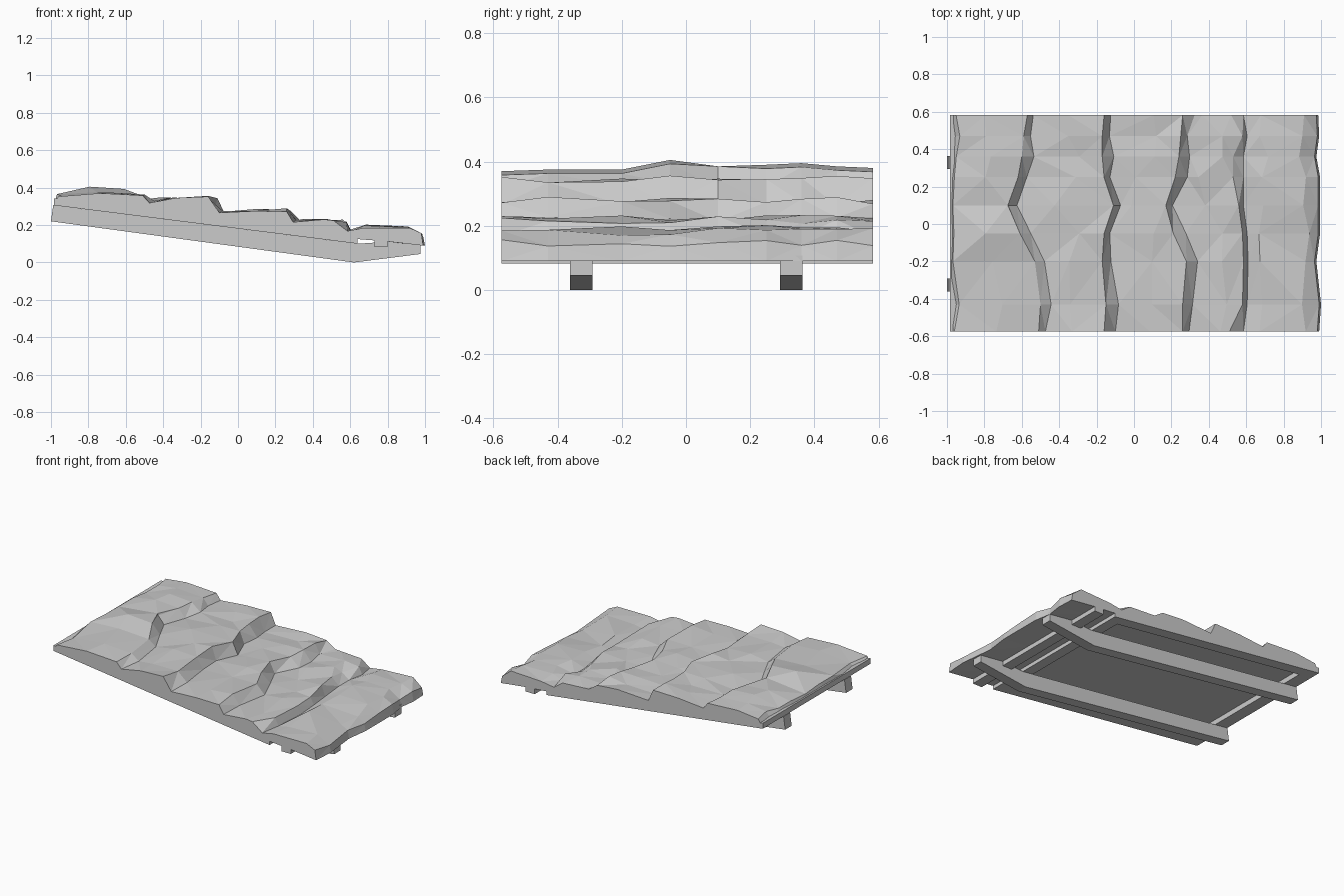
import bpy, bmesh, random

random.seed(4)
cube = bpy.data.objects.get("Cube")
if cube:
    bpy.data.objects.remove(cube, do_unlink=True)

grey = bpy.data.materials.new("pale_grey")
grey.use_nodes = True
grey.diffuse_color = (0.6, 0.6, 0.6, 1)
grey.node_tree.nodes["Principled BSDF"].inputs["Base Color"].default_value = (0.6, 0.6, 0.6, 1)


def deck_z(x):
    """Height of the sloping line where the thatch meets the beams."""
    return 0.305 - 0.1265 * (x + 0.98)


def loft(name, sections):
    """Skin matching closed sections and cap both ends."""
    bm = bmesh.new()
    rings = [[bm.verts.new(p) for p in s] for s in sections]
    n = len(rings[0])
    for a, b in zip(rings, rings[1:]):
        for i in range(n):
            j = (i + 1) % n
            bm.faces.new((a[i], a[j], b[j], b[i]))
    caps = [bm.faces.new(rings[0]), bm.faces.new(rings[-1])]
    bmesh.ops.recalc_face_normals(bm, faces=bm.faces)
    bmesh.ops.triangulate(bm, faces=[f for f in bm.faces if f not in caps])
    mesh = bpy.data.meshes.new(name)
    bm.to_mesh(mesh)
    bm.free()
    mesh.materials.append(grey)
    obj = bpy.data.objects.new(name, mesh)
    bpy.context.collection.objects.link(obj)


def prism(name, profile, y0, y1):
    loft(name, [[(x, y, z) for x, z in profile] for y in (y0, y1)])


def rail(name, x0, x1, y0, y1):
    """Strip following the slope below the thatch recess."""
    prism(name, [(x0, deck_z(x0)), (x1, deck_z(x1)),
                 (x1, deck_z(x1) + 0.037), (x0, deck_z(x0) + 0.037)], y0, y1)


# Thatch: ragged lip of each course, sampled across the width
stations = [-0.575, -0.43, -0.2, -0.05, 0.1, 0.25, 0.36, 0.47, 0.582]
lips = [
    [-0.51, -0.50, -0.53, -0.61, -0.67, -0.62, -0.60, -0.59, -0.57],
    [-0.16, -0.15, -0.17, -0.16, -0.11, -0.16, -0.17, -0.17, -0.16],
    [0.26, 0.26, 0.28, 0.21, 0.17, 0.22, 0.24, 0.25, 0.26],
    [0.51, 0.58, 0.585, 0.58, 0.56, 0.53, 0.53, 0.58, 0.52],
]
eave = [0.98, 0.99, 0.965, 0.985, 0.985, 0.985, 0.965, 0.98, 0.975]
ridge = [0.37, 0.375, 0.375, 0.405, 0.385, 0.39, 0.395, 0.385, 0.38]
# Heights of foot, middle and lip for the lower courses
courses = [(0.325, 0.335, 0.345), (0.27, 0.28, 0.28), (0.22, 0.222, 0.217)]


def thatch_section(k):
    def wobble(s):
        return random.uniform(-s, s)

    y = stations[k]
    e = [row[k] for row in lips]
    pts = [(-0.985, deck_z(-0.985)), (-0.95 + wobble(0.02), 0.362 + wobble(0.012)),
           (-0.72 + wobble(0.08), ridge[k]), (e[0], ridge[k] - 0.012)]
    for c, (foot, mid, lip) in enumerate(courses):
        x0 = e[c] + 0.05 + wobble(0.02)
        x1 = e[c + 1]
        pts += [(x0, foot + wobble(0.008)),
                ((x0 + x1) / 2 + wobble(0.07), mid + wobble(0.012)),
                (x1, lip + wobble(0.012))]
    # Eave course
    pts += [(max(e[3] + 0.025, 0.585), 0.163 + wobble(0.008)),
            (0.69 + wobble(0.03), 0.19 + wobble(0.015)),
            (0.91 + wobble(0.03), 0.178 + wobble(0.015)),
            (eave[k], 0.148 + wobble(0.012)), (eave[k] + 0.01, 0.09)]
    # Underside with a step up in front of the deck
    pts += [(0.8, 0.112), (0.64, 0.125), (0.62, deck_z(0.62) + 0.035),
            (-0.965, deck_z(-0.965) + 0.035)]
    return [(x, y, z) for x, z in pts]


loft("thatch", [thatch_section(k) for k in range(len(stations))])

# Deck rails framing the recess below the thatch
rail("left_end_rail", 0.56, 0.64, -0.575, 0.582)
rail("right_end_rail", -0.985, -0.89, -0.575, 0.582)
rail("front_rail", -0.9, 0.57, -0.575, -0.5)
rail("back_rail", -0.9, 0.57, 0.507, 0.582)

# Cross batten under the eave
prism("eave_batten", [(0.73, 0.082), (0.8, 0.082), (0.8, 0.122), (0.73, 0.128)], -0.575, 0.582)

# Two sloping rafters with upturned lower ends
rafter = [(-1.0, 0.22), (0.62, 0.0), (0.975, 0.045), (0.975, 0.108),
          (0.82, 0.112), (0.64, 0.1), (-0.988, 0.306)]
for name, y in (("front_rafter", -0.326), ("back_rafter", 0.328)):
    prism(name, rafter, y - 0.035, y + 0.035)
